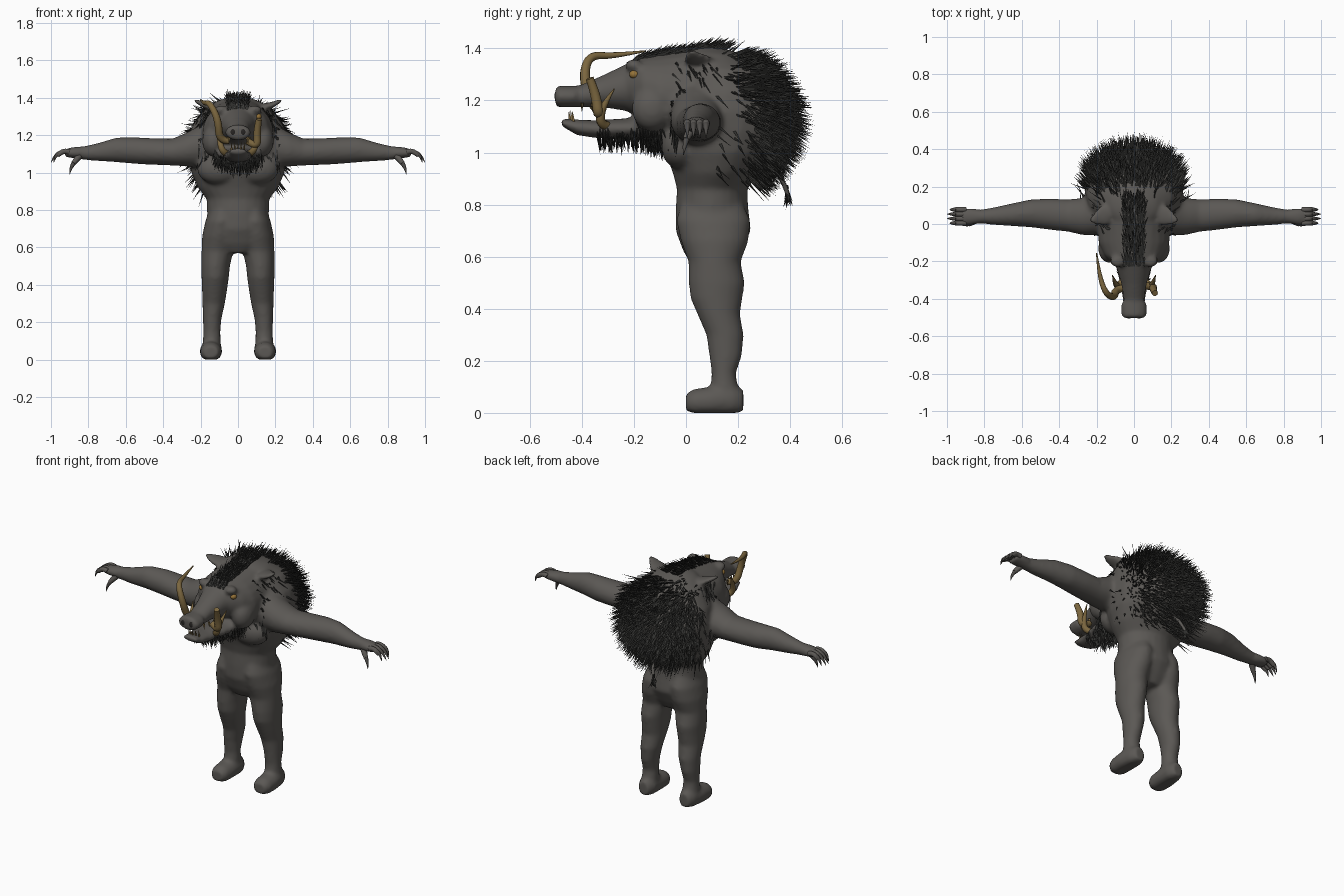
import bpy, bmesh, math, random
from mathutils import Vector, Matrix

random.seed(4)
old = bpy.data.objects.get("Cube")
if old:
    bpy.data.objects.remove(old, do_unlink=True)


def material(name, rgb):
    m = bpy.data.materials.new(name)
    m.use_nodes = True
    m.diffuse_color = (*rgb, 1)
    bsdf = m.node_tree.nodes["Principled BSDF"]
    bsdf.inputs["Base Color"].default_value = (*rgb, 1)
    bsdf.inputs["Roughness"].default_value = 0.8
    return m


SKIN = material("grey skin", (0.105, 0.098, 0.09))
FUR = material("dark fur", (0.03, 0.03, 0.028))
IVORY = material("brown ivory", (0.2, 0.135, 0.05))
AMBER = material("amber eye", (0.3, 0.17, 0.04))
CLAW = material("grey claw", (0.075, 0.07, 0.065))
DARK = material("dark nostril", (0.02, 0.018, 0.017))


def add_object(name, bm, mat, smooth=True):
    bmesh.ops.recalc_face_normals(bm, faces=bm.faces)
    for f in bm.faces:
        f.smooth = smooth
    mesh = bpy.data.meshes.new(name)
    bm.to_mesh(mesh)
    bm.free()
    mesh.materials.append(mat)
    ob = bpy.data.objects.new(name, mesh)
    bpy.context.collection.objects.link(ob)
    return ob


def loft(bm, axis, rings, mirror=1, sides=24):
    """Closed skin over elliptical rings (position, centre a, centre b, radius a, radius b)."""
    loops = []
    for t, a, b, ra, rb in rings:
        loop = []
        for i in range(sides):
            ang = math.tau * i / sides
            co = [a + ra * math.cos(ang), b + rb * math.sin(ang)]
            co.insert(axis, t)
            loop.append(bm.verts.new((co[0] * mirror, co[1], max(co[2], 0))))
        loops.append(loop)
    for lo, hi in zip(loops, loops[1:]):
        for i in range(sides):
            j = (i + 1) % sides
            bm.faces.new((lo[i], lo[j], hi[j], hi[i]))
    bm.faces.new(loops[0])
    bm.faces.new(loops[-1])


def ball(bm, centre, radii, segs=20):
    mat = Matrix.Translation(centre) @ Matrix.Diagonal((*radii, 1))
    bmesh.ops.create_uvsphere(bm, u_segments=segs, v_segments=segs // 2, radius=1, matrix=mat)


def tube(name, points, radii, mat, mirror=1):
    """Tapering curved horn, claw or tail."""
    cu = bpy.data.curves.new(name, "CURVE")
    cu.dimensions = "3D"
    cu.bevel_depth = 1
    cu.bevel_resolution = 3
    cu.use_fill_caps = True
    sp = cu.splines.new("NURBS")
    sp.points.add(len(points) - 1)
    for p, (x, y, z), r in zip(sp.points, points, radii):
        p.co = (x * mirror, y, z, 1)
        p.radius = r
    sp.order_u = 3
    sp.use_endpoint_u = True
    sp.resolution_u = 6
    cu.materials.append(mat)
    ob = bpy.data.objects.new(name, cu)
    bpy.context.collection.objects.link(ob)


def spike(bm, base, direction, length, width):
    """One three-sided tuft of hair."""
    d = direction.normalized()
    side = d.orthogonal().normalized()
    rot = Matrix.Rotation(math.tau / 3, 3, d)
    ring = []
    for _ in range(3):
        ring.append(bm.verts.new(base - d * 0.01 + side * width))
        side = rot @ side
    tip = bm.verts.new(base + d * length)
    for i in range(3):
        bm.faces.new((ring[i], ring[(i + 1) % 3], tip))


# Body: torso, head, jaw and limbs fused into one smooth skin
body = bmesh.new()
loft(body, 2, [
    (.57, 0, .10, .10, .08), (.62, 0, .10, .165, .11), (.70, 0, .105, .175, .145),
    (.78, 0, .10, .165, .14), (.86, 0, .10, .168, .135), (.92, 0, .115, .215, .165),
    (1.0, 0, .135, .25, .215), (1.08, 0, .15, .262, .24), (1.16, 0, .16, .265, .235),
    (1.24, 0, .155, .25, .205), (1.32, 0, .14, .20, .165), (1.38, 0, .10, .12, .11),
    (1.405, 0, .08, .05, .05)])
loft(body, 1, [
    (.10, 0, 1.21, .20, .19), (0, 0, 1.205, .192, .19), (-.10, 0, 1.215, .19, .165),
    (-.17, 0, 1.25, .155, .12), (-.23, 0, 1.25, .095, .09), (-.32, 0, 1.235, .068, .062),
    (-.41, 0, 1.215, .054, .042), (-.425, 0, 1.215, .068, .042), (-.49, 0, 1.215, .068, .042),
    (-.503, 0, 1.215, .058, .034)])
loft(body, 1, [
    (0, 0, 1.10, .13, .08), (-.15, 0, 1.10, .125, .055), (-.22, 0, 1.092, .10, .04),
    (-.35, 0, 1.09, .07, .034), (-.42, 0, 1.097, .06, .03), (-.48, 0, 1.117, .045, .014)])
for s in (1, -1):
    # Leg and flat-soled foot
    loft(body, 2, [
        (.05, .14, .15, .05, .06), (.15, .14, .145, .046, .046), (.22, .138, .152, .05, .063),
        (.30, .13, .15, .06, .072), (.38, .125, .125, .068, .082), (.44, .122, .117, .073, .10),
        (.50, .12, .118, .077, .108), (.58, .11, .11, .085, .10), (.66, .10, .11, .092, .13),
        (.74, .09, .105, .085, .143), (.80, .08, .10, .07, .12)], s)
    loft(body, 1, [
        (0, .145, .04, .04, .035), (.03, .145, .04, .056, .052), (.10, .145, .045, .06, .057),
        (.18, .14, .05, .054, .062), (.22, .14, .045, .034, .045)], s)
    # Arm and palm
    loft(body, 0, [
        (.10, .06, 1.145, .12, .13), (.20, .05, 1.14, .11, .115), (.27, .04, 1.125, .10, .092),
        (.35, .045, 1.11, .087, .072), (.45, .052, 1.113, .083, .071), (.55, .057, 1.118, .075, .071),
        (.65, .05, 1.122, .061, .066), (.75, .042, 1.11, .047, .048), (.82, .04, 1.105, .037, .037),
        (.88, .04, 1.107, .046, .03), (.925, .04, 1.105, .042, .022)], s)
    # Ear
    loft(body, 0, [
        (.10, .05, 1.33, .03, .02), (.14, .05, 1.35, .058, .022), (.18, .045, 1.36, .055, .018),
        (.21, .03, 1.375, .035, .014), (.24, .02, 1.39, .008, .007)], s)
    # Chest muscle, cheek and brow
    ball(body, (.1 * s, -.02, 1.02), (.12, .075, .085))
    ball(body, (.13 * s, -.13, 1.17), (.062, .08, .085))
    ball(body, (.088 * s, -.2, 1.335), (.04, .033, .024))
skin = add_object("body_skin", body, SKIN)
remesh = skin.modifiers.new("fuse", "REMESH")
remesh.mode = "VOXEL"
remesh.voxel_size = 0.011
remesh.use_smooth_shade = True
soften = skin.modifiers.new("soften", "SMOOTH")
soften.factor = 0.5
soften.iterations = 7

# Eyes and nostrils
for s, label in ((1, "left"), (-1, "right")):
    bm = bmesh.new()
    ball(bm, (.108 * s, -.198, 1.3), (.018, .02, .016))
    add_object(label + "_eye", bm, AMBER)
    bm = bmesh.new()
    ball(bm, (.027 * s, -.5, 1.217), (.014, .005, .017))
    add_object(label + "_nostril", bm, DARK)

    # Lower tusk
    tube(label + "_lower_tusk", [(.055, -.3, 1.1), (.085, -.335, 1.11), (.1, -.32, 1.18), (.115, -.275, 1.245)],
         (.018, .019, .014, .002), IVORY, s)

    # Fingers with hooked claws, and a hanging thumb
    for i in range(4):
        y = .005 + .024 * i
        reach = .985 + (.015 if i in (1, 2) else 0)
        tube(label + "_finger", [(.90, y, 1.11), (.925, y, 1.118), (.95, y, 1.105), (.965, y, 1.09)],
             (.015, .014, .014, .01), SKIN, s)
        tube(label + "_claw", [(.95, y, 1.108), (.975, y, 1.1), (reach, y, 1.055)],
             (.011, .011, .001), CLAW, s)
    tube(label + "_thumb", [(.84, .03, 1.1), (.86, .01, 1.075), (.88, 0, 1.05)],
         (.02, .017, .013), SKIN, s)
    tube(label + "_thumb_claw", [(.87, .005, 1.06), (.895, -.005, 1.035), (.9, -.01, .99)],
         (.013, .011, .001), CLAW, s)

# Upper tusks: one long and sweeping, the other broken short
tube("right_upper_tusk", [(-.05, -.34, 1.17), (-.1, -.35, 1.17), (-.105, -.395, 1.28),
                          (-.15, -.375, 1.375), (-.185, -.28, 1.37), (-.2, -.155, 1.39)],
     (.018, .021, .02, .016, .012, .003), IVORY)
tube("left_broken_tusk", [(.05, -.33, 1.17), (.105, -.335, 1.13), (.1, -.345, 1.22), (.112, -.37, 1.285)],
     (.018, .021, .02, .016), IVORY)

# Peg teeth in both jaws
teeth = bmesh.new()
for i in range(-2, 3):
    x = i * .017
    spike(teeth, Vector((x, -.445 + abs(x) * .4, 1.115)), Vector((0, -.1, 1)), .05, .009)
for s in (1, -1):
    for i in range(3):
        spike(teeth, Vector((s * (.048 + i * .006), -.4 + i * .04, 1.18)), Vector((0, 0, -1)), .025, .008)
add_object("teeth", teeth, IVORY, False)

# Tail
tube("tail", [(0, .27, .99), (-.01, .335, .945), (-.03, .37, .9), (-.05, .39, .84)],
     (.014, .011, .009, .008), SKIN)


def fur_rule(p, n):
    """Chance, flow direction and length of hair at a point of the skin."""
    ax = abs(p.x)
    if ax < .055 and p.z > 1.31 and -.22 < p.y < .15:
        return .8, Vector((p.x * 2, .8, .45)), .06
    if ax < .13 and n.z < -.35 and -.34 < p.y < -.06 and 1 < p.z < 1.12:
        return .4, Vector((p.x, .1, -1)), .06
    if ax < .29 and p.z > .89:
        flow = n * .75 + Vector((0, .45, -.45))
        if p.y > .12:
            edge = .15 if p.z > 1.2 else .2
            return min(.62, max(.03, (p.y - edge) * 5)), flow, .095
        if .13 < ax < .22 and p.z < 1.34 and p.z > 1.03 and -.06 < p.y:
            return .1, n * .4 + Vector((0, .4, -.7)), .065
    return 0, n, 0


# Fur over the back, crest and beard, with the tuft of the tail
fur = bmesh.new()
skin_eval = skin.evaluated_get(bpy.context.evaluated_depsgraph_get())
skin_mesh = skin_eval.to_mesh()
for poly in skin_mesh.polygons:
    p, n = poly.center.copy(), poly.normal.copy()
    chance, flow, length = fur_rule(p, n)
    if random.random() < chance:
        jitter = Vector([random.uniform(-.22, .22) for _ in range(3)])
        spike(fur, p, flow + jitter, length * random.uniform(.6, 1.2), random.uniform(.004, .0075))
skin_eval.to_mesh_clear()
for _ in range(45):
    lean = Vector((random.uniform(-.5, .5), random.uniform(-.4, .6), -1))
    start = Vector((-.05, .388, random.uniform(.83, .865)))
    spike(fur, start, lean, random.uniform(.03, .06), .005)
add_object("bristle_fur", fur, FUR, False)
